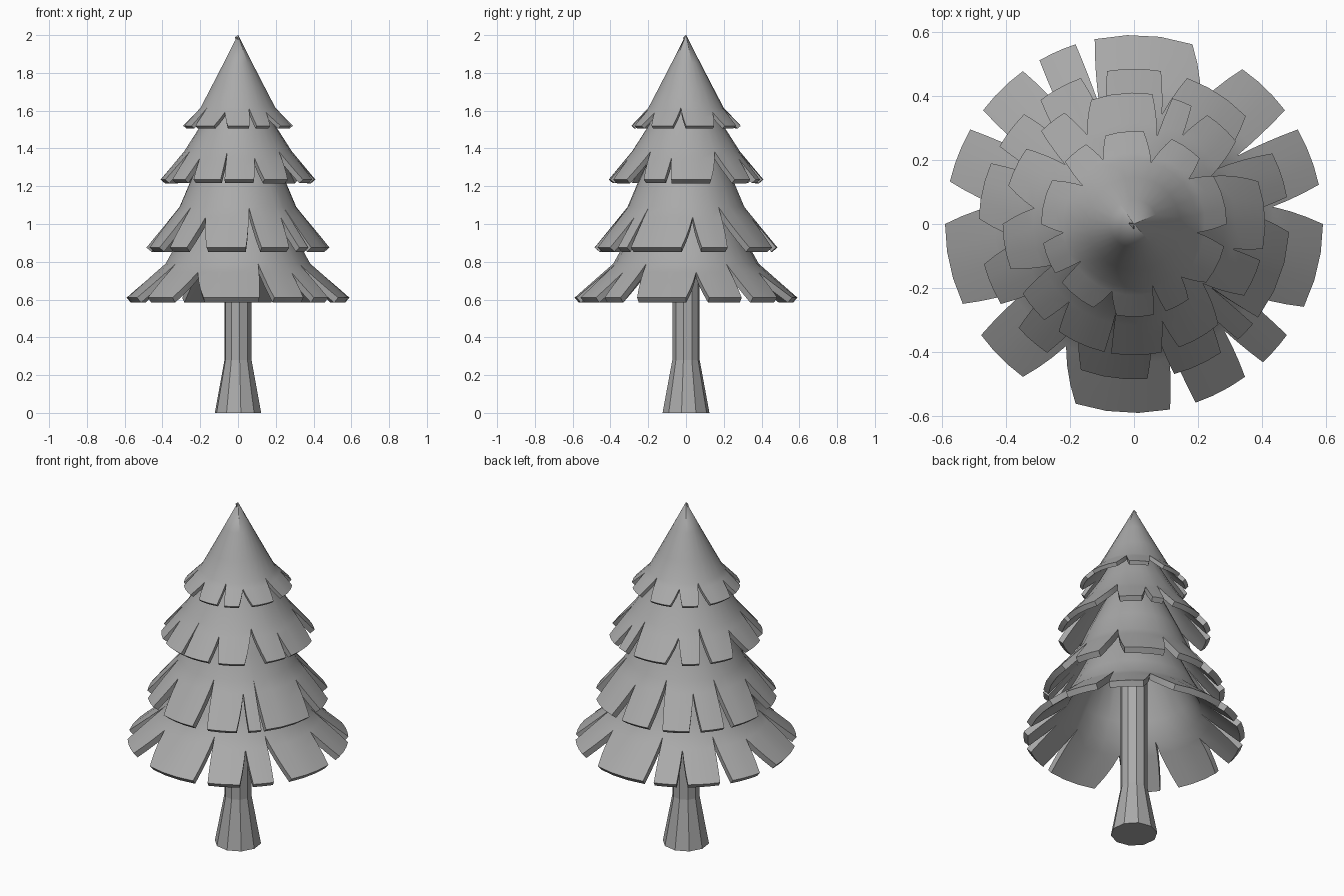
import bpy, bmesh
from math import sin, cos, radians

cube = bpy.data.objects.get("Cube")
if cube:
    bpy.data.objects.remove(cube)

grey = bpy.data.materials.new("plain grey")
grey.use_nodes = True
COLOUR = (0.4, 0.4, 0.4, 1)
grey.diffuse_color = COLOUR
grey.node_tree.nodes["Principled BSDF"].inputs["Base Color"].default_value = COLOUR


def add_object(name, bm):
    bmesh.ops.recalc_face_normals(bm, faces=bm.faces)
    mesh = bpy.data.meshes.new(name)
    bm.to_mesh(mesh)
    bm.free()
    mesh.materials.append(grey)
    obj = bpy.data.objects.new(name, mesh)
    bpy.context.collection.objects.link(obj)
    bpy.ops.object.select_all(action="DESELECT")
    obj.select_set(True)
    bpy.context.view_layer.objects.active = obj
    return obj


def polar(bm, r, angle, z):
    return bm.verts.new((r * cos(radians(angle)), r * sin(radians(angle)), z))


# A flared skirt whose hem is split into tabs by V-shaped notches
def foliage(name, profile, tabs, thickness, rows=4, columns=3):
    # Rings from hem to knee, then straight on to the tip
    (r0, z0), (r1, z1) = profile[:2]
    rings = [(r0 + (r1 - r0) * i / rows, z0 + (z1 - z0) * i / rows) for i in range(rows)]
    rings += profile[1:]
    bm = bmesh.new()
    count = len(tabs)

    # Notch tips sit further from the wider neighbouring tab
    tips = []
    for i, (a, b) in enumerate(tabs):
        c, d = tabs[(i + 1) % count]
        if c < b:
            c, d = c + 360, d + 360
        tips.append(b + (c - b) * (b - a) / (b - a + d - c))

    for i, (a, b) in enumerate(tabs):
        left = tips[i - 1] - (360 if i == 0 else 0)
        right = tips[i]
        depth_left = rows - (i - 1) % count % 2 * 0.999
        depth_right = rows - i % 2 * 0.999
        grid = []
        for k, (r, z) in enumerate(rings):
            start = a + (left - a) * min(1, k / depth_left)
            end = b + (right - b) * min(1, k / depth_right)
            grid.append([polar(bm, r, start + (end - start) * j / columns, z)
                         for j in range(columns + 1)])
        for low, high in zip(grid, grid[1:]):
            for j in range(columns):
                bm.faces.new((low[j], low[j + 1], high[j + 1], high[j]))
    bmesh.ops.remove_doubles(bm, verts=bm.verts, dist=0.0015)
    obj = add_object(name, bm)
    # Outward normals, so the thickness grows inward
    top = max(obj.data.polygons, key=lambda p: p.center.length)
    solid = obj.modifiers.new("thickness", "SOLIDIFY")
    solid.thickness = thickness
    facing = sum(p.normal.x * p.center.x + p.normal.y * p.center.y for p in obj.data.polygons)
    solid.offset = -1 if facing > 0 else 1
    bpy.ops.object.modifier_apply(modifier=solid.name)
    bpy.ops.object.shade_smooth_by_angle(angle=radians(35))


foliage("bottom_foliage",
        [(0.59, 0.61), (0.385, 0.79), (0.335, 0.88), (0.22, 1.12), (0.001, 1.4)],
        [(-180, -155), (-144, -126), (-108, -79), (-71, -54), (-47, -36), (-26, 0),
         (12, 30), (37, 55), (72, 102), (108, 120), (126, 143), (150, 167)], 0.035)
foliage("lower_middle_foliage",
        [(0.485, 0.875), (0.31, 1.09), (0.255, 1.22), (0.17, 1.4), (0.001, 1.65)],
        [(-165, -149), (-138, -124), (-110, -85), (-75, -56), (-48, -40), (-37, -3),
         (10, 27), (44, 70), (80, 100), (110, 127), (135, 150), (157, 178)], 0.035)
foliage("upper_middle_foliage",
        [(0.41, 1.235), (0.285, 1.385), (0.205, 1.51), (0.13, 1.65), (0.001, 1.85)],
        [(-180, -160), (-148, -133), (-125, -103), (-100, -78), (-70, -50), (-33, -16),
         (-11, 19), (39, 56), (64, 73), (82, 109), (122, 135), (145, 163)], 0.03)
foliage("top_foliage",
        [(0.29, 1.52), (0.2, 1.615), (0.145, 1.72), (0.075, 1.855), (0.001, 2)],
        [(-168, -148), (-141, -116), (-101, -78), (-70, -54), (-39, -14), (0, 31),
         (45, 66), (84, 108), (121, 138), (152, 180)], 0.022)

# Ten-sided trunk, spreading at the foot
SIDES = 10
bm = bmesh.new()
rings = [[polar(bm, r, -83 + 360 * i / SIDES, z) for i in range(SIDES)]
         for r, z in ((0.125, 0), (0.073, 0.28), (0.073, 1.05))]
for low, high in zip(rings, rings[1:]):
    for i in range(SIDES):
        j = (i + 1) % SIDES
        bm.faces.new((low[i], low[j], high[j], high[i]))
bm.faces.new(rings[0])
bm.faces.new(rings[-1])
add_object("trunk", bm)
